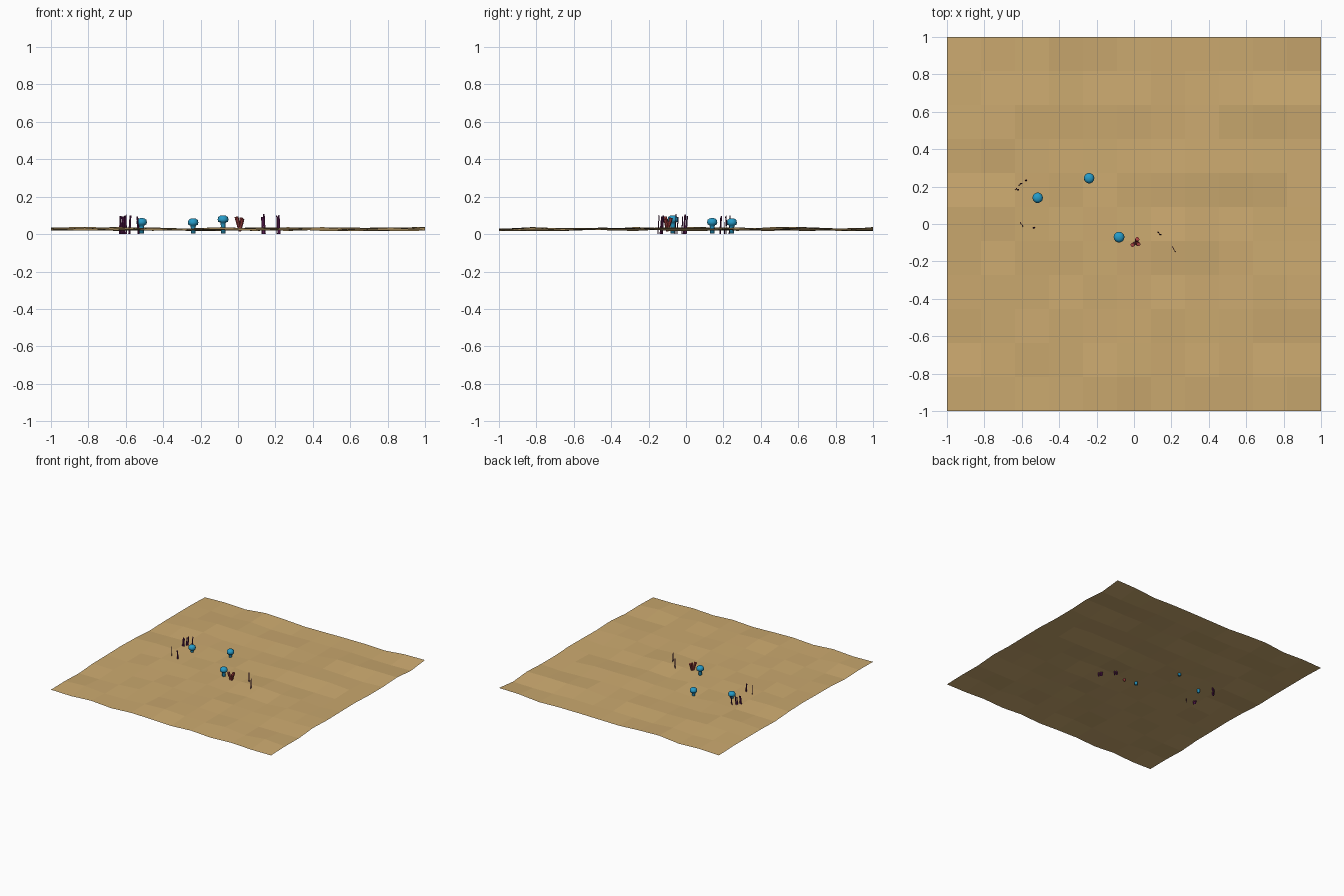
import bpy, bmesh, math, random
from mathutils import Vector, Matrix

if "Cube" in bpy.data.objects:
    bpy.data.objects.remove(bpy.data.objects["Cube"])

random.seed(7)


def material(name, rgb):
    m = bpy.data.materials.new(name)
    m.diffuse_color = (*rgb, 1)
    m.use_nodes = True
    m.node_tree.nodes["Principled BSDF"].inputs["Base Color"].default_value = m.diffuse_color
    return m


SAND = material("sand", (0.60, 0.40, 0.16))
BLUE = material("blue", (0.02, 0.33, 0.58))
PURPLE = material("purple", (0.10, 0.01, 0.08))
RED = material("red", (0.42, 0.06, 0.06))


def finish(name, bm, mat, smooth=False):
    bmesh.ops.recalc_face_normals(bm, faces=bm.faces)
    me = bpy.data.meshes.new(name)
    bm.to_mesh(me)
    bm.free()
    me.materials.append(mat)
    for p in me.polygons:
        p.use_smooth = smooth
    ob = bpy.data.objects.new(name, me)
    bpy.context.collection.objects.link(ob)
    return ob


# Uneven desert floor: a single open sheet, 11 x 11 cells
bm = bmesh.new()
bmesh.ops.create_grid(bm, x_segments=11, y_segments=11, size=1)
for v in bm.verts:
    v.co.z = random.uniform(0.016, 0.038)
finish("ground_sheet", bm, SAND)


# Blue mushrooms: rounded cap on a tapering stalk
def mushroom(name, x, y, top, r):
    profile = [(0.012, 0.004), (0.012, top - 0.052), (0.015, top - 0.038),
               (r * 0.92, top - 0.034), (r, top - 0.022), (r * 0.88, top - 0.009),
               (r * 0.55, top - 0.002)]
    bm = bmesh.new()
    n = 14
    rings = [[bm.verts.new((x + pr * math.cos(2 * math.pi * i / n),
                            y + pr * math.sin(2 * math.pi * i / n), z))
              for i in range(n)] for pr, z in profile]
    for a, b in zip(rings, rings[1:]):
        for i in range(n):
            bm.faces.new((a[i], a[(i + 1) % n], b[(i + 1) % n], b[i]))
    bm.faces.new(rings[0])
    tip = bm.verts.new((x, y, top))
    for i in range(n):
        bm.faces.new((rings[-1][i], rings[-1][(i + 1) % n], tip))
    finish(name, bm, BLUE, True)


for i, (x, y, top, r) in enumerate([(-0.515, 0.14, 0.086, 0.028),
                                    (-0.24, 0.245, 0.084, 0.028),
                                    (-0.08, -0.07, 0.10, 0.029)]):
    mushroom(f"mushroom_{i + 1}", x, y, top, r)


# Straight tapered stick between two points, optionally flattened
def stick(bm, base, tip, r1, r2, flat=1.0, turn=0.0, sides=6):
    base, tip = Vector(base), Vector(tip)
    d = tip - base
    rot = d.to_track_quat('Z', 'Y').to_matrix().to_4x4()
    mtx = (Matrix.Translation((base + tip) / 2) @ rot @ Matrix.Rotation(turn, 4, 'Z')
           @ Matrix.Diagonal((1, flat, 1, 1)))
    bmesh.ops.create_cone(bm, cap_ends=True, segments=sides, radius1=r1,
                          radius2=r2, depth=d.length, matrix=mtx)


# Purple grass blades: x, y, direction of the flat side in degrees
blades = [(-0.578, 0.233, 40), (-0.604, 0.216, 40), (-0.612, 0.208, 50),
          (-0.620, 0.183, 40), (-0.630, 0.187, 60), (-0.605, 0.003, 110),
          (-0.597, -0.008, 100), (-0.535, -0.02, 150), (0.130, -0.045, 120),
          (0.140, -0.056, 130), (0.207, -0.125, 100), (0.213, -0.133, 110),
          (0.220, -0.147, 120)]
for i, (x, y, a) in enumerate(blades):
    a = math.radians(a)
    dx, dy = 0.004 * math.cos(a), 0.004 * math.sin(a)
    bm = bmesh.new()
    stick(bm, (x - dx, y - dy, 0.0), (x + dx, y + dy, random.uniform(0.092, 0.108)),
          0.006, 0.005, 0.4, a, 4)
    finish(f"grass_blade_{i + 1}", bm, PURPLE)

# Red cluster: three leaning tubes spreading from one root
bm = bmesh.new()
for tx, ty, tz in [(0.018, -0.080, 0.086), (-0.008, -0.112, 0.092), (0.024, -0.108, 0.080)]:
    stick(bm, (0.010, -0.100, 0.015), (tx, ty, tz), 0.007, 0.011, sides=8)
finish("red_coral_tubes", bm, RED)
